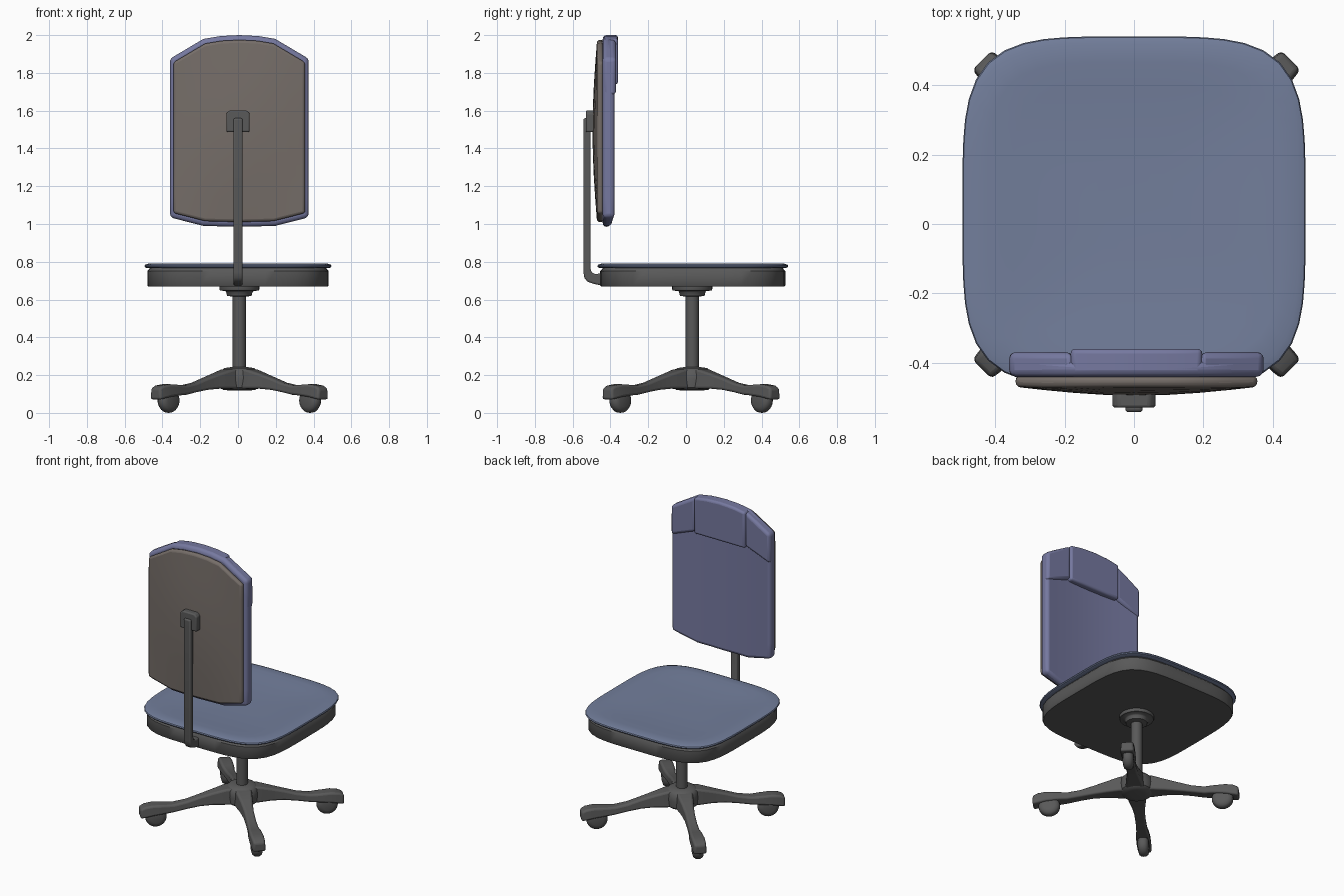
import bpy, bmesh, math
from math import cos, sin, pi

if "Cube" in bpy.data.objects:
    bpy.data.objects.remove(bpy.data.objects["Cube"])

CX, CY = 0.007, 0.033   # column axis


def material(name, col):
    m = bpy.data.materials.new(name)
    m.diffuse_color = (*col, 1)
    m.use_nodes = True
    m.node_tree.nodes["Principled BSDF"].inputs["Base Color"].default_value = m.diffuse_color
    return m


SEAT = material("seat_blue", (0.17, 0.21, 0.33))
BACK = material("back_blue", (0.18, 0.19, 0.35))
SHELL = material("shell_taupe", (0.18, 0.155, 0.14))
DARK = material("dark_grey", (0.1, 0.1, 0.1))


def loft(name, rings, mat, bevel=0, segs=3, angle=35):
    """Skin a list of equal-length point rings, capped at both ends."""
    bm = bmesh.new()
    vs = [[bm.verts.new(p) for p in r] for r in rings]
    n = len(rings[0])
    for a, b in zip(vs, vs[1:]):
        for i in range(n):
            j = (i + 1) % n
            bm.faces.new((a[i], a[j], b[j], b[i]))
    bm.faces.new(vs[0][::-1])
    bm.faces.new(vs[-1])
    bmesh.ops.recalc_face_normals(bm, faces=bm.faces)
    me = bpy.data.meshes.new(name)
    bm.to_mesh(me)
    bm.free()
    ob = bpy.data.objects.new(name, me)
    bpy.context.collection.objects.link(ob)
    me.materials.append(mat)
    if bevel:
        md = ob.modifiers.new("bevel", 'BEVEL')
        md.width, md.segments = bevel, segs
        md.limit_method, md.angle_limit = 'ANGLE', math.radians(angle)
    bpy.context.view_layer.objects.active = ob
    for o in bpy.context.selected_objects:
        o.select_set(False)
    ob.select_set(True)
    bpy.ops.object.shade_smooth_by_angle(angle=math.radians(40))
    return ob


def lathe(name, profile, mat, n=32):
    return loft(name, [[(CX + r * cos(2 * pi * i / n), CY + r * sin(2 * pi * i / n), z)
                        for i in range(n)] for r, z in profile], mat)


def rounded_square(half, z, n=64, e=4.3):
    pts = []
    for i in range(n):
        c, s = cos(2 * pi * i / n), sin(2 * pi * i / n)
        k = half / (abs(c) ** e + abs(s) ** e) ** (1 / e)
        pts.append((k * c * 0.98, CY + 0.003 + k * s, z))
    return pts


def interp(x, table):
    for (x0, y0), (x1, y1) in zip(table, table[1:]):
        if x <= x1:
            return y0 + (y1 - y0) * (x - x0) / (x1 - x0)
    return table[-1][1]


def top_z(x):
    return interp(abs(x), [(0, 2.0), (0.1, 1.995), (0.19, 1.98), (0.367, 1.875)])


def low_z(x):
    return interp(abs(x), [(0, 0.985), (0.19, 0.99), (0.367, 1.035)])


def slab(name, xs, low, front, back, mat, scale=1, bevel=0.02, rows=8):
    """Upright panel lofted across x, following the backrest outline."""
    rings = []
    for x in xs:
        zs = [low(x) + (top_z(x) - low(x)) * i / rows for i in range(rows + 1)]
        S = lambda z: 1.49 + (z - 1.49) * scale
        rings.append([(CX + x * scale, front(x, z), S(z)) for z in zs] +
                     [(CX + x * scale, back(x, z), S(z)) for z in zs[::-1]])
    return loft(name, rings, mat, bevel)


# seat pan and cushion
loft("seat_pan", [rounded_square(h, z) for h, z in
                  [(0.485, 0.668), (0.49, 0.675), (0.49, 0.75), (0.475, 0.768)]], DARK)
loft("seat_cushion", [rounded_square(h, z) for h, z in
                      [(0.46, 0.766), (0.49, 0.766), (0.502, 0.771), (0.505, 0.777), (0.502, 0.784),
                       (0.485, 0.79), (0.43, 0.79), (0.36, 0.785), (0.25, 0.779), (0.12, 0.776)]], SEAT)

# backrest: dished cushion, three head pads, rear shell
W = 0.367
cols = [-W, -0.28, -0.19, -0.1, 0, 0.1, 0.19, 0.28, W]
dish = lambda x: cos(x / W * pi / 2)
slab("back_cushion", cols, low_z, lambda x, z: -0.377 - 0.022 * dish(x),
     lambda x, z: -0.441, BACK, bevel=0.022)
slab("head_pad", [-0.19, -0.1, 0, 0.1, 0.19], lambda x: 1.74, lambda x, z: -0.36,
     lambda x, z: -0.435, BACK, bevel=0.014, rows=2)
for side, name in ((-1, "head_pad_left"), (1, "head_pad_right")):
    slab(name, [side * 0.185, side * 0.28, side * W],
         lambda x: interp(abs(x), [(0.185, 1.75), (W, 1.68)]),
         lambda x, z: -0.370, lambda x, z: -0.439, BACK, bevel=0.018, rows=2)
slab("back_shell", cols, low_z, lambda x, z: -0.438,
     lambda x, z: -0.47 - 0.025 * dish(x) * cos((z - 1.49) / 0.52 * pi / 2),
     SHELL, scale=0.95, bevel=0.014)

# back support post with bend under the seat, and its bracket
post = [(-0.543, 1.56), (-0.543, 0.745), (-0.538, 0.715), (-0.522, 0.695), (-0.495, 0.685),
        (-0.44, 0.672), (-0.44, 0.74), (-0.48, 0.735), (-0.498, 0.742), (-0.505, 0.76),
        (-0.505, 1.56)]
loft("back_post", [[(x, y, z) for y, z in post] for x in (-0.025, 0.025)], DARK, 0.009)
arch = [(-0.062, 1.487), (-0.062, 1.585), (-0.045, 1.602), (0.045, 1.602), (0.062, 1.585), (0.062, 1.487)]
loft("post_bracket", [[(x, y, z) for x, z in arch] for y in (-0.53, -0.48)], DARK, 0.008)

# column with stepped collar, and base hub
lathe("column", [(0.035, 0.13), (0.035, 0.615), (0.065, 0.62), (0.07, 0.64), (0.075, 0.645),
                 (0.103, 0.648), (0.106, 0.655), (0.106, 0.672)], DARK)
lathe("base_hub", [(0.05, 0.118), (0.085, 0.122), (0.1, 0.135), (0.103, 0.18), (0.098, 0.22),
                   (0.08, 0.237), (0.04, 0.243)], DARK)

# four arms: (distance, bottom z, top z, half width)
arm = [(0.03, 0.125, 0.235, 0.06), (0.1, 0.128, 0.23, 0.055), (0.18, 0.128, 0.208, 0.042),
       (0.26, 0.122, 0.185, 0.034), (0.34, 0.11, 0.16, 0.033), (0.42, 0.096, 0.146, 0.036),
       (0.47, 0.093, 0.148, 0.043), (0.55, 0.085, 0.152, 0.046), (0.6, 0.075, 0.145, 0.044),
       (0.63, 0.07, 0.13, 0.04)]
for k in range(4):
    a = pi / 4 + k * pi / 2
    c, s = cos(a), sin(a)

    def place(r, t, z):
        return (CX + r * c - t * s, CY - 0.006 + r * s + t * c, z)

    loft(f"base_arm_{k + 1}", [[place(r, -w, b), place(r, w, b), place(r, w * 0.85, t),
                                place(r, -w * 0.85, t)] for r, b, t, w in arm], DARK, 0.012)
    # caster wheel rolling along the arm direction
    loft(f"caster_wheel_{k + 1}",
         [[place(0.53 + q * cos(2 * pi * i / 28), t, 0.066 + q * sin(2 * pi * i / 28))
           for i in range(28)]
          for q, t in [(0.035, -0.033), (0.055, -0.027), (0.064, -0.014), (0.066, 0),
                       (0.064, 0.014), (0.055, 0.027), (0.035, 0.033)]], DARK)
